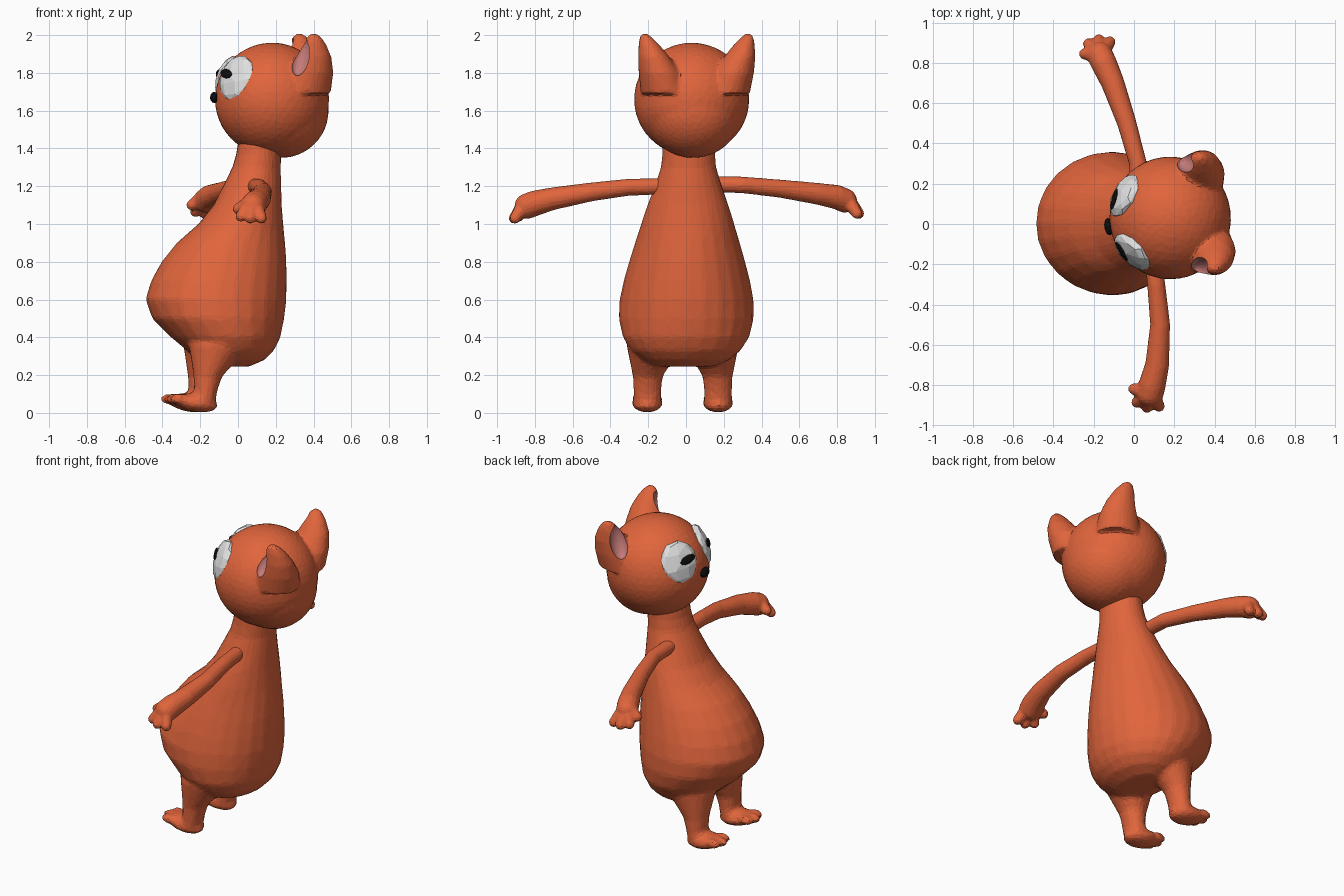
import bpy, bmesh, math
from mathutils import Vector, Matrix

if "Cube" in bpy.data.objects:
    bpy.data.objects.remove(bpy.data.objects["Cube"])


def material(name, rgb):
    m = bpy.data.materials.new(name)
    m.diffuse_color = (*rgb, 1)
    m.use_nodes = True
    m.node_tree.nodes["Principled BSDF"].inputs["Base Color"].default_value = m.diffuse_color
    return m


ORANGE = material("orange fur", (0.75, 0.13, 0.045))
WHITE = material("eye white", (0.76, 0.76, 0.76))
BLACK = material("black", (0.004, 0.004, 0.004))
PINK = material("inner ear pink", (0.56, 0.2, 0.19))


def loft(bm, rings, n=24):
    """Closed tube through rings of (centre, u radius vector, v radius vector)."""
    loops = []
    for c, u, v in rings:
        loops.append([bm.verts.new(c + u * math.cos(2 * math.pi * i / n) + v * math.sin(2 * math.pi * i / n))
                      for i in range(n)])
    for a, b in zip(loops, loops[1:]):
        for i in range(n):
            j = (i + 1) % n
            bm.faces.new((a[i], a[j], b[j], b[i]))
    bm.faces.new(loops[0][::-1])
    bm.faces.new(loops[-1])


def stack(bm, rows):
    """Loft of level ellipses (x, y, z, x radius, y radius)."""
    loft(bm, [(Vector(r[:3]), Vector((r[3], 0, 0)), Vector((0, r[4], 0))) for r in rows])


def tube(bm, pts):
    """Round limb through points (x, y, z, radius)."""
    ps = [Vector(p[:3]) for p in pts]
    rings = []
    for i, p in enumerate(ps):
        d = (ps[min(i + 1, len(ps) - 1)] - ps[max(i - 1, 0)]).normalized()
        u = d.cross(Vector((0.3, 0.2, 1))).normalized()
        rings.append((p, u * pts[i][3], d.cross(u) * pts[i][3]))
    loft(bm, rings, 16)
    ball(bm, Matrix.Translation(ps[-1]), [pts[-1][3]] * 3)


def ball(bm, frame, radii, sub=3):
    bmesh.ops.create_icosphere(bm, subdivisions=sub, radius=1,
                               matrix=frame @ Matrix.Diagonal((*radii, 1)))


def finish(bm, name, mat):
    bmesh.ops.recalc_face_normals(bm, faces=bm.faces)
    me = bpy.data.meshes.new(name)
    bm.to_mesh(me)
    bm.free()
    me.materials.append(mat)
    ob = bpy.data.objects.new(name, me)
    bpy.context.collection.objects.link(ob)
    return ob


def apply(ob, kind, **settings):
    m = ob.modifiers.new(kind.lower(), kind)
    for k, v in settings.items():
        setattr(m, k, v)
    bpy.context.view_layer.objects.active = ob
    bpy.ops.object.modifier_apply(modifier=m.name)


def fuse(ob, voxel, smooth, tris):
    """Blend overlapping volumes into one faceted skin."""
    apply(ob, 'REMESH', mode='VOXEL', voxel_size=voxel)
    apply(ob, 'SMOOTH', factor=0.5, iterations=smooth)
    count = sum(len(p.vertices) - 2 for p in ob.data.polygons)
    apply(ob, 'DECIMATE', ratio=min(1, tris / count))
    for p in ob.data.polygons:
        p.use_smooth = False


# Pear-shaped body: back edge, front edge and half width at each height
PROFILE = [(0.245, -0.12, 0.06, 0.15), (0.28, -0.21, 0.14, 0.23), (0.33, -0.27, 0.19, 0.29),
           (0.4, -0.355, 0.225, 0.335), (0.5, -0.455, 0.245, 0.358), (0.6, -0.49, 0.257, 0.355),
           (0.7, -0.46, 0.258, 0.335), (0.8, -0.405, 0.257, 0.308), (0.9, -0.325, 0.25, 0.278),
           (1.0, -0.21, 0.24, 0.247), (1.1, -0.13, 0.232, 0.215), (1.2, -0.08, 0.23, 0.178),
           (1.3, -0.03, 0.226, 0.147), (1.37, -0.01, 0.23, 0.14), (1.44, 0.0, 0.23, 0.14)]
bm = bmesh.new()
stack(bm, [((a + b) / 2, 0.015 * max(0, z - 0.4), z, (b - a) / 2, w) for z, a, b, w in PROFILE])
# Legs, feet and toes
for y, x in ((-0.205, -0.17), (0.17, -0.2)):
    k = y / abs(y)
    stack(bm, [(x - 0.02, y, 0.035, 0.065, 0.075), (x, y, 0.12, 0.062, 0.074),
               (x + 0.01, y - 0.003 * k, 0.19, 0.075, 0.079), (x + 0.035, y - 0.015 * k, 0.26, 0.11, 0.105),
               (x + 0.07, y - 0.03 * k, 0.36, 0.16, 0.14)])
    tilt = Matrix.Rotation(math.radians(9), 4, 'Y')
    ball(bm, Matrix.Translation((x - 0.055, y, 0.053)) @ tilt, (0.12, 0.083, 0.048))
    for t in (-1, 0, 1):
        ball(bm, Matrix.Translation((x - 0.165 + 0.02 * abs(t), y + 0.052 * t, 0.073)), (0.05, 0.029, 0.03))
body = finish(bm, "body_and_legs", ORANGE)
fuse(body, 0.014, 8, 3600)

# Arms with hands, three fingers and a thumb
ARMS = {
    "arm_left": ([(0.09, -0.1, 1.2, 0.043), (0.11, -0.3, 1.195, 0.045), (0.13, -0.5, 1.17, 0.05),
                  (0.115, -0.7, 1.135, 0.06), (0.09, -0.8, 1.11, 0.068), (0.08, -0.84, 1.095, 0.068)],
                 [(0.015, -0.885, 1.04), (0.065, -0.91, 1.03), (0.125, -0.905, 1.03), (0.0, -0.82, 1.08)]),
    "arm_right": ([(0.025, 0.1, 1.212, 0.043), (0.02, 0.3, 1.207, 0.044), (-0.035, 0.5, 1.187, 0.048),
                   (-0.105, 0.7, 1.16, 0.058), (-0.15, 0.8, 1.142, 0.065), (-0.17, 0.84, 1.125, 0.065)],
                  [(-0.225, 0.895, 1.065), (-0.175, 0.915, 1.055), (-0.12, 0.905, 1.055), (-0.245, 0.845, 1.1)]),
}
for name, (path, tips) in ARMS.items():
    bm = bmesh.new()
    tube(bm, path)
    wrist = Vector(path[-1][:3])
    for tip in tips:
        mid = wrist.lerp(Vector(tip), 0.55) + Vector((0, 0, 0.012))
        tube(bm, [(*mid, 0.036), (*tip, 0.029)])
    fuse(finish(bm, name, ORANGE), 0.009, 4, 1500)

# Head frame, turned a little to one side
HEAD = Matrix.Translation((0.18, 0.03, 1.66)) @ Matrix.Rotation(math.radians(8), 4, 'Z')


def facing(pos, normal):
    """Head-space frame: x sideways, y upward along the surface, z outward."""
    n = Vector(normal).normalized()
    u = Vector((0, 0, 1)).cross(n).normalized()
    m = Matrix((u, n.cross(u), n)).transposed().to_4x4()
    m.translation = pos
    return m


# Head with blended ears
bm = bmesh.new()
ball(bm, Matrix(), (0.302, 0.305, 0.3), 4)
ball(bm, Matrix.Translation((0.05, 0, -0.06)), (0.25, 0.26, 0.25), 4)
for s in (-1, 1):
    stack(bm, [(0.14, 0.16 * s, 0.03, 0.15, 0.13), (0.175, 0.195 * s, 0.14, 0.125, 0.112),
               (0.192, 0.23 * s, 0.225, 0.093, 0.083), (0.19, 0.255 * s, 0.29, 0.064, 0.055),
               (0.186, 0.272 * s, 0.33, 0.038, 0.032), (0.185, 0.278 * s, 0.348, 0.016, 0.014)])
head = finish(bm, "head_and_ears", ORANGE)
head.data.transform(HEAD)
fuse(head, 0.012, 5, 3000)

# Scooped pink inner ears
for s in (-1, 1):
    bm = bmesh.new()
    ball(bm, HEAD @ facing((0.118, 0.268 * s, 0.225), (-0.88, 0.42 * s, 0.28)), (0.055, 0.105, 0.045))
    cutter = finish(bm, "ear_cutter", PINK)
    apply(head, 'BOOLEAN', operation='DIFFERENCE', object=cutter, solver='EXACT', material_mode='TRANSFER')
    bpy.data.objects.remove(cutter)

# Eyes with slit pupils
A, B, D = 0.115, 0.127, 0.05
for s, side in ((-1, "left"), (1, "right")):
    frame = HEAD @ facing((-0.207, 0.14 * s, 0.11), (-0.77, 0.56 * s, 0.31))
    bm = bmesh.new()
    ball(bm, frame, (A, B, D), 2 + 1)
    eye = finish(bm, "eye_" + side, WHITE)
    apply(eye, 'DECIMATE', ratio=0.3)
    u, v = 0.04 * s, 0.012
    w = D * math.sqrt(1 - (u / A) ** 2 - (v / B) ** 2)
    slope = Vector((u / A ** 2, v / B ** 2, w / D ** 2)).to_track_quat('Z', 'Y').to_matrix().to_4x4()
    bm = bmesh.new()
    ball(bm, frame @ Matrix.Translation((u, v, w)) @ slope, (0.025, 0.057, 0.009), 2)
    finish(bm, "pupil_" + side, BLACK)

# Nose
bm = bmesh.new()
ball(bm, HEAD @ Matrix.Translation((-0.308, 0, 0.01)), (0.023, 0.044, 0.03), 2)
finish(bm, "nose", BLACK)
